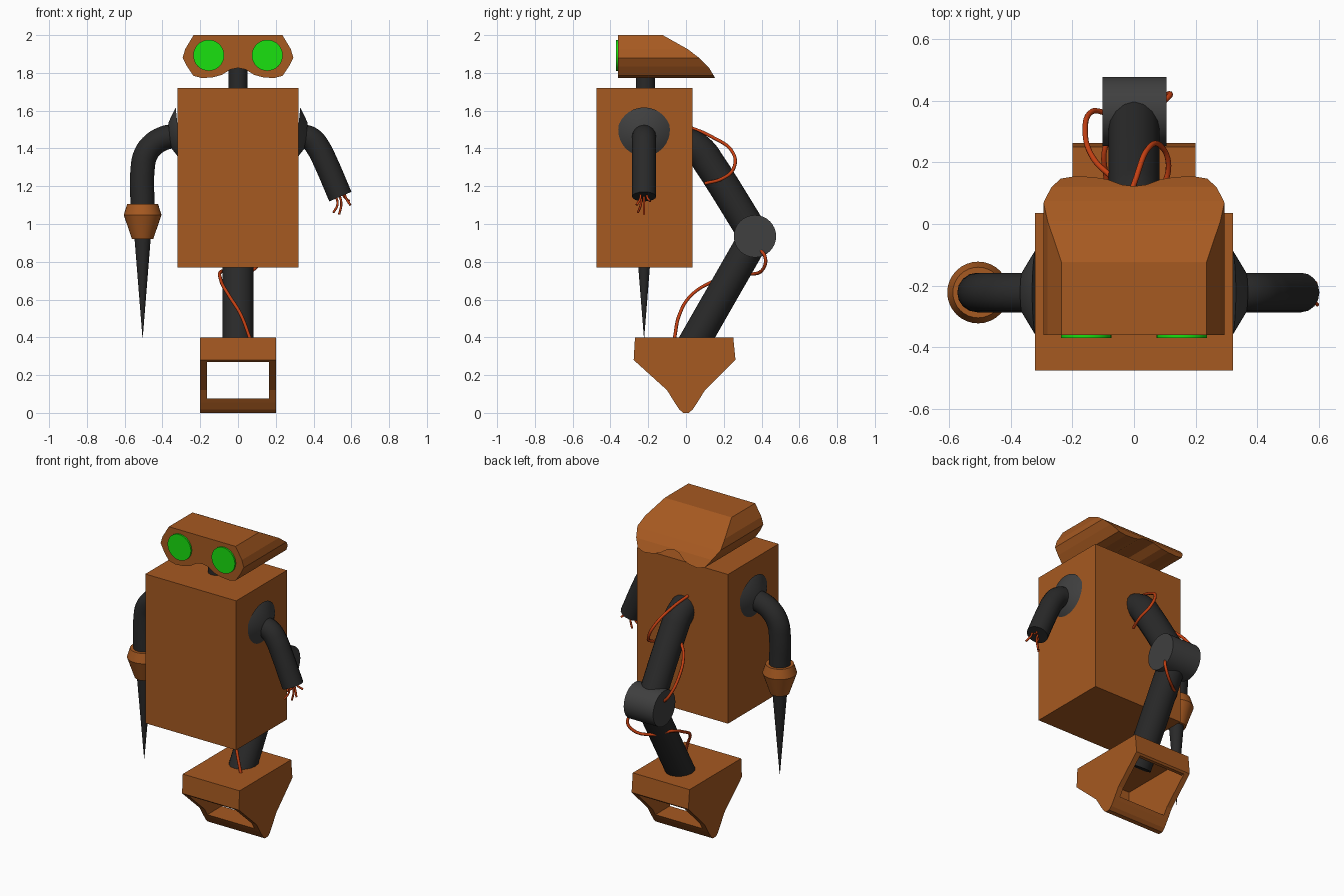
import bpy, bmesh, math
from mathutils import Vector, Matrix

if "Cube" in bpy.data.objects:
    bpy.data.objects.remove(bpy.data.objects["Cube"])


def material(name, r, g, b):
    m = bpy.data.materials.new(name)
    m.diffuse_color = (r, g, b, 1)
    m.use_nodes = True
    m.node_tree.nodes["Principled BSDF"].inputs["Base Color"].default_value = m.diffuse_color
    return m


RUST = material("rust", 0.38, 0.10, 0.015)
DARK = material("dark_rubber", 0.022, 0.022, 0.022)
STEEL = material("dark_steel", 0.05, 0.05, 0.05)
GREEN = material("green_glow", 0.01, 0.75, 0.005)
RED = material("red_wire", 0.55, 0.05, 0.006)


def finish(name, bm, mat, smooth=False):
    bmesh.ops.recalc_face_normals(bm, faces=bm.faces)
    me = bpy.data.meshes.new(name)
    bm.to_mesh(me)
    bm.free()
    ob = bpy.data.objects.new(name, me)
    bpy.context.collection.objects.link(ob)
    if mat:
        me.materials.append(mat)
    if smooth:
        bpy.ops.object.select_all(action='DESELECT')
        ob.select_set(True)
        bpy.context.view_layer.objects.active = ob
        bpy.ops.object.shade_smooth_by_angle(angle=math.radians(35))
    return ob


def box(name, lo, hi, mat):
    bm = bmesh.new()
    lo, hi = Vector(lo), Vector(hi)
    bmesh.ops.create_cube(bm, size=1, matrix=Matrix.Translation((lo + hi) / 2) @ Matrix.Diagonal((*(hi - lo), 1)))
    return finish(name, bm, mat)


def prism(name, pts, axis, lo, hi, mat):
    """Extrude a profile: axis 'x' takes (y, z) points, axis 'y' takes (x, z)."""
    bm = bmesh.new()
    put = (lambda p, d: (d, p[0], p[1])) if axis == 'x' else (lambda p, d: (p[0], d, p[1]))
    a, b = ([bm.verts.new(put(p, d)) for p in pts] for d in (lo, hi))
    bm.faces.new(a)
    bm.faces.new(b)
    for i in range(len(pts)):
        j = (i + 1) % len(pts)
        bm.faces.new((a[i], a[j], b[j], b[i]))
    return finish(name, bm, mat)


def cone(name, start, end, r1, r2, mat, sides=32):
    bm = bmesh.new()
    s, e = Vector(start), Vector(end)
    rot = (e - s).to_track_quat('Z', 'Y').to_matrix().to_4x4()
    bmesh.ops.create_cone(bm, cap_ends=True, segments=sides, radius1=r1, radius2=r2,
                          depth=(e - s).length, matrix=Matrix.Translation((s + e) / 2) @ rot)
    return finish(name, bm, mat, True)


def tube(name, pts, radius, mat, sides=6):
    cu = bpy.data.curves.new(name, 'CURVE')
    cu.dimensions = '3D'
    cu.bevel_depth, cu.bevel_resolution = radius, sides
    cu.use_fill_caps = True
    cu.resolution_u = 6
    sp = cu.splines.new('BEZIER')
    sp.bezier_points.add(len(pts) - 1)
    for bp, p in zip(sp.bezier_points, pts):
        bp.co = p
        bp.handle_left_type = bp.handle_right_type = 'AUTO'
    cu.materials.append(mat)
    ob = bpy.data.objects.new(name, cu)
    bpy.context.collection.objects.link(ob)
    return ob


def boolean(ob, cutter, op):
    mod = ob.modifiers.new(op.lower(), 'BOOLEAN')
    mod.operation, mod.object, mod.solver = op, cutter, 'EXACT'
    bpy.context.view_layer.objects.active = ob
    bpy.ops.object.modifier_apply(modifier=mod.name)
    bpy.data.objects.remove(cutter)


# Torso and neck
box("torso", (-0.32, -0.475, 0.77), (0.32, 0.035, 1.72), RUST)
cone("neck", (0, -0.215, 1.70), (0, -0.215, 1.9), 0.05, 0.05, DARK)

# Head: goggle-shaped front outline intersected with a sloping side outline
half = [(0.04, 1.818), (0.085, 1.79), (0.13, 1.777), (0.19, 1.772), (0.237, 1.785),
        (0.27, 1.835), (0.293, 1.88), (0.28, 1.925), (0.235, 2.0)]
outline = [(0, 1.826)] + half + [(-x, z) for x, z in reversed(half)]
head = prism("head", outline, 'y', -0.36, 0.2, RUST)
side = prism("head_side_cutter", [(-0.5, 1.7), (-0.5, 2.1), (-0.3, 2.1), (-0.3, 2.001), (-0.125, 2.001), (0.01, 1.925),
                                  (0.075, 1.875), (0.12, 1.83), (0.155, 1.772), (0.155, 1.7)], 'x', -0.5, 0.5, None)
boolean(head, side, 'INTERSECT')

# Eyes and shoulder sockets
AY = -0.222
for s, tag in ((-1, "left"), (1, "right")):
    cone(f"eye_{tag}", (s * 0.155, -0.34, 1.893), (s * 0.155, -0.37, 1.893), 0.082, 0.082, GREEN)
    cone(f"shoulder_{tag}", (s * 0.315, AY, 1.475), (s * 0.362, AY, 1.47), 0.143, 0.066, STEEL)

# Arms
tube("spike_arm", [(x, AY, z) for x, z in ((-0.33, 1.467), (-0.39, 1.455), (-0.45, 1.42), (-0.49, 1.365),
                                          (-0.505, 1.29), (-0.505, 1.08))], 0.064, DARK)
tube("broken_arm", [(x, AY, z) for x, z in ((0.33, 1.467), (0.385, 1.45), (0.43, 1.395), (0.46, 1.335),
                                           (0.542, 1.145))], 0.064, DARK)

# Wrist cuff and spike
cone("cuff_top", (-0.505, AY, 1.105), (-0.505, AY, 1.048), 0.082, 0.1, RUST)
cone("cuff_bottom", (-0.505, AY, 1.048), (-0.505, AY, 0.92), 0.1, 0.056, RUST)
cone("spike", (-0.505, AY, 0.925), (-0.505, AY, 0.4), 0.043, 0.001, DARK)

# Loose wires at the broken wrist: start x, end x, end y, end z
for i, (x0, x1, y1, z1) in enumerate(((0.515, 0.505, -0.255, 1.06), (0.535, 0.535, -0.222, 1.05),
                                      (0.56, 0.595, -0.262, 1.10), (0.55, 0.59, -0.19, 1.12))):
    zs = 1.145 + (x0 - 0.542) * 0.43
    ys = AY + (y1 - AY) * 0.5
    tube(f"wrist_wire_{i}", [(x0, ys, zs + 0.02), (x0 + 0.012, ys, (zs + z1) / 2 + 0.01), (x1, y1, z1)], 0.006, RED, 2)

# Single leg with knee
tube("upper_leg", [(0, y, z) for y, z in ((-0.04, 1.435), (0.03, 1.415), (0.08, 1.38), (0.125, 1.318),
                                         (0.365, 0.935))], 0.083, DARK)
tube("lower_leg", [(0, 0.365, 0.935), (0, 0.03, 0.35)], 0.083, DARK)
cone("knee", (-0.102, 0.365, 0.935), (0.105, 0.365, 0.935), 0.112, 0.112, STEEL)

# Foot: pointed rocker, hollow inside, open through front and back
foot = prism("foot", [(-0.27, 0.4), (-0.277, 0.28), (-0.1, 0.12), (-0.06, 0.055), (-0.035, 0.018), (-0.015, 0.003),
                      (0.015, 0.003), (0.035, 0.018), (0.06, 0.055), (0.1, 0.12), (0.262, 0.28), (0.25, 0.4)],
             'x', -0.2, 0.2, RUST)
for v in foot.data.vertices:
    if v.co.z < 0.004:
        v.co.z = 0
boolean(foot, prism("foot_cutter", [(-0.5, 0.075), (0.5, 0.075), (0.5, 0.27), (0.23, 0.27), (0.23, 0.365),
                                    (-0.24, 0.365), (-0.24, 0.27), (-0.5, 0.27)], 'x', -0.165, 0.165, None), 'DIFFERENCE')

# Leg wires
WIRES = {
    "thigh_wire": [(-0.04, 0.02, 1.512), (0.0, 0.13, 1.465), (0.05, 0.25, 1.375), (0.09, 0.25, 1.29),
                   (0.112, 0.19, 1.24), (0.09, 0.10, 1.215)],
    "knee_wire": [(-0.07, 0.15, 1.27), (-0.13, 0.21, 1.22), (-0.158, 0.30, 1.12), (-0.135, 0.365, 1.02),
                  (-0.09, 0.36, 0.97)],
    "shin_wire": [(0.09, 0.39, 0.87), (0.118, 0.42, 0.82), (0.09, 0.41, 0.765), (0.0, 0.35, 0.735),
                  (-0.085, 0.27, 0.75), (-0.09, 0.15, 0.70), (-0.05, 0.03, 0.625), (0.015, -0.035, 0.52),
                  (0.065, -0.062, 0.39)],
}
for name, pts in WIRES.items():
    tube(name, pts, 0.009, RED, 2)
